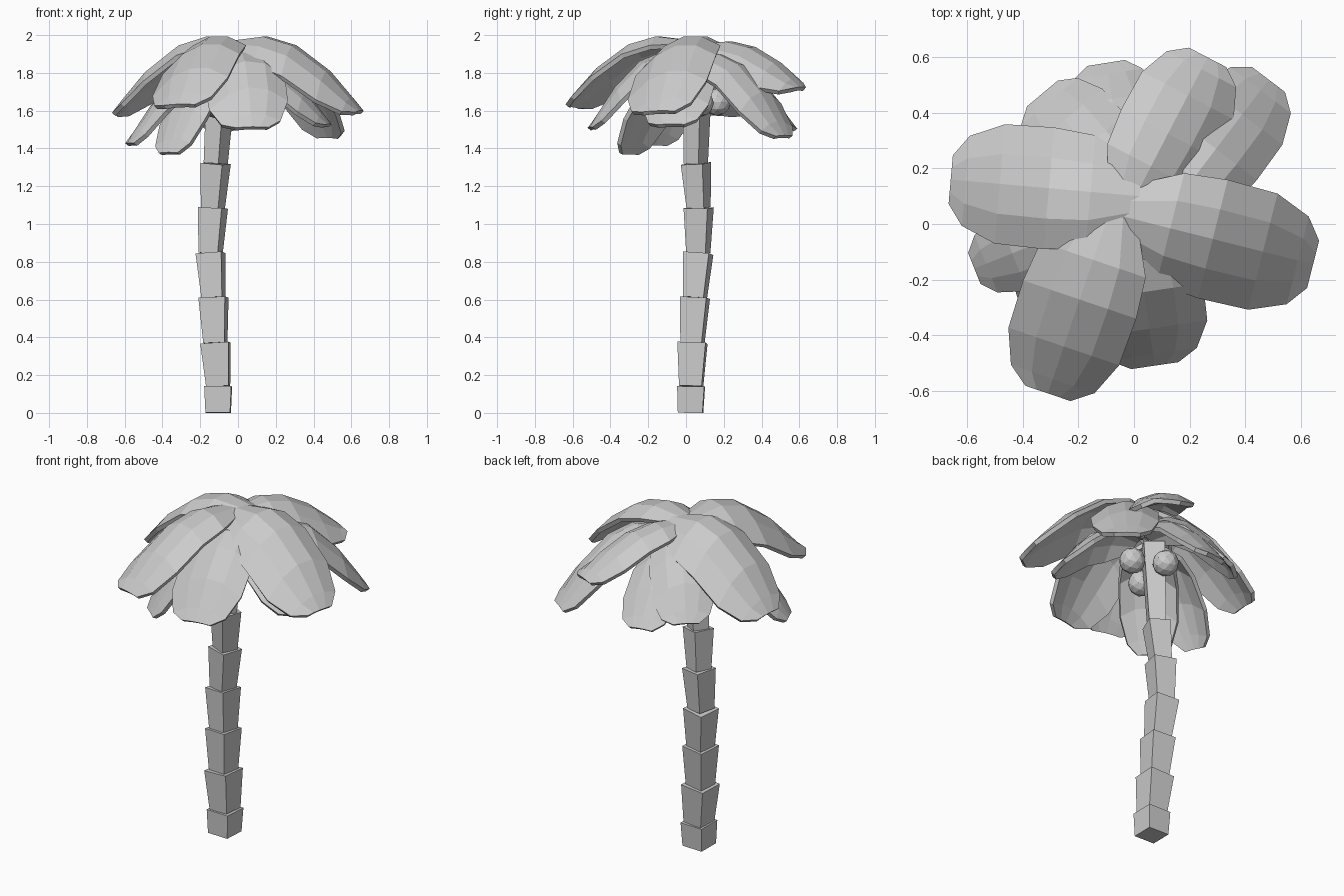
import bpy, bmesh, math
from mathutils import Vector, Matrix

cube = bpy.data.objects.get("Cube")
if cube:
    bpy.data.objects.remove(cube, do_unlink=True)

# One flat grey for everything
grey = bpy.data.materials.new("plain_grey")
grey.use_nodes = True
colour = (0.6, 0.6, 0.6, 1)
grey.diffuse_color = colour
grey.node_tree.nodes["Principled BSDF"].inputs["Base Color"].default_value = colour


def add_object(name, bm):
    bmesh.ops.recalc_face_normals(bm, faces=bm.faces)
    mesh = bpy.data.meshes.new(name)
    bm.to_mesh(mesh)
    bm.free()
    mesh.materials.append(grey)
    obj = bpy.data.objects.new(name, mesh)
    bpy.context.collection.objects.link(obj)
    return obj


# Trunk: stacked square blocks, flaring upward, each leaning along the bend
def trunk_segment(name, start, end, w0, w1, turn):
    start, end = Vector(start), Vector(end)
    axis = (end - start).normalized()
    tilt = Vector((0, 0, 1)).rotation_difference(axis).to_matrix()
    spin = Matrix.Rotation(-turn, 3, 'Z')
    bm = bmesh.new()
    rings = []
    for centre, w in ((start, w0), (end, w1)):
        rings.append([bm.verts.new(centre + tilt @ spin @ Vector((sx * w / 2, sy * w / 2, 0)))
                      for sx, sy in ((-1, -1), (1, -1), (1, 1), (-1, 1))])
    low, high = rings
    bm.faces.new(low)
    bm.faces.new(high)
    for i in range(4):
        j = (i + 1) % 4
        bm.faces.new((low[i], low[j], high[j], high[i]))
    add_object(name, bm)


joints = [(-0.105, 0.024, 0), (-0.105, 0.027, 0.14), (-0.12, 0.034, 0.37),
          (-0.13, 0.047, 0.61), (-0.145, 0.065, 0.845), (-0.133, 0.067, 1.085),
          (-0.118, 0.052, 1.32), (-0.085, 0.06, 1.8)]
turns = [2, 4, 8, 10, 15, 22, 33]
for i, turn in enumerate(turns):
    a = math.radians(turn)
    spread = math.cos(a) + math.sin(a)
    base = 0.135 if i == 0 else 0.128
    top = 0.148 if i == 0 else 0.16
    trunk_segment(f"trunk_segment_{i + 1}", joints[i], joints[i + 1],
                  base / spread, top / spread, a)

# Fronds: broad arched blades, rolled to one side, drooping toward a blunt tip
# (distance along, width share, droop share, strength of arch and roll)
STATIONS = [(0, 0.5, 0.06, 0.6), (0.26, 0.93, 0, 1), (0.48, 1, 0.12, 1),
            (0.74, 0.98, 0.47, 0.95), (0.92, 0.74, 0.83, 0.6), (1, 0.4, 1, 0.1)]
ACROSS = [-1, -0.5, 0, 0.5, 1]


def frond(name, base, tip, z_base, z_tip, width, roll):
    base, tip = Vector(base), Vector(tip)
    out = (tip - base).normalized()
    side = Vector((-out.y, out.x))
    bm = bmesh.new()
    rows = []
    for t, share, droop, bend in STATIONS:
        half = width / 2 * share
        centre = base.lerp(tip, t)
        z = z_base + (z_tip - z_base) * droop
        row = []
        for u in ACROSS:
            p = centre + side * (half * u)
            lift = bend * half * (roll * u - 0.48 * u * u)
            row.append(bm.verts.new((p.x, p.y, z + lift)))
        rows.append(row)
    for r0, r1 in zip(rows, rows[1:]):
        for k in range(len(ACROSS) - 1):
            bm.faces.new((r0[k], r1[k], r1[k + 1], r0[k + 1]))
    obj = add_object(name, bm)
    if obj.data.polygons[0].normal.z < 0:
        obj.data.flip_normals()
    solid = obj.modifiers.new("thickness", 'SOLIDIFY')
    solid.thickness = 0.025
    solid.offset = -1


# Upper layer
ROLL = 0.25
frond("upper_frond_back", (-0.01, 0.07), (0.265, 0.6), 1.965, 1.725, 0.38, ROLL)
frond("upper_frond_left", (-0.05, 0.03), (0.645, -0.145), 1.992, 1.6, 0.44, ROLL)
frond("upper_frond_front", (-0.09, 0.04), (-0.31, -0.61), 1.992, 1.635, 0.43, ROLL)
frond("upper_frond_right", (0.02, 0.1), (-0.66, 0.16), 1.992, 1.59, 0.44, ROLL)
# Lower layer
LOW_ROLL = 0.12
frond("lower_frond_back_left", (0.12, 0.04), (0.485, 0.52), 1.9, 1.47, 0.37, LOW_ROLL)
frond("lower_frond_back_right", (-0.02, 0.1), (-0.33, 0.47), 1.91, 1.56, 0.36, LOW_ROLL)
frond("lower_frond_back", (-0.02, 0.08), (-0.1, 0.58), 1.86, 1.51, 0.34, LOW_ROLL)
frond("lower_frond_right", (-0.05, 0.05), (-0.575, -0.16), 1.84, 1.43, 0.3, LOW_ROLL)
frond("lower_frond_front_right", (-0.08, 0.02), (-0.37, -0.31), 1.82, 1.38, 0.33, LOW_ROLL)
frond("lower_frond_front_left", (0, 0), (0.075, -0.51), 1.91, 1.515, 0.43, LOW_ROLL)
frond("lower_frond_left", (0, 0.03), (0.48, -0.08), 1.84, 1.53, 0.36, LOW_ROLL)

# Coconuts hanging around the trunk under the crown
for i, place in enumerate([(0.075, 0.075, 1.64), (-0.087, 0.165, 1.645), (-0.11, -0.07, 1.63)]):
    bm = bmesh.new()
    bmesh.ops.create_icosphere(bm, subdivisions=2, radius=0.073,
                               matrix=Matrix.Translation(place))
    add_object(f"coconut_{i + 1}", bm)
